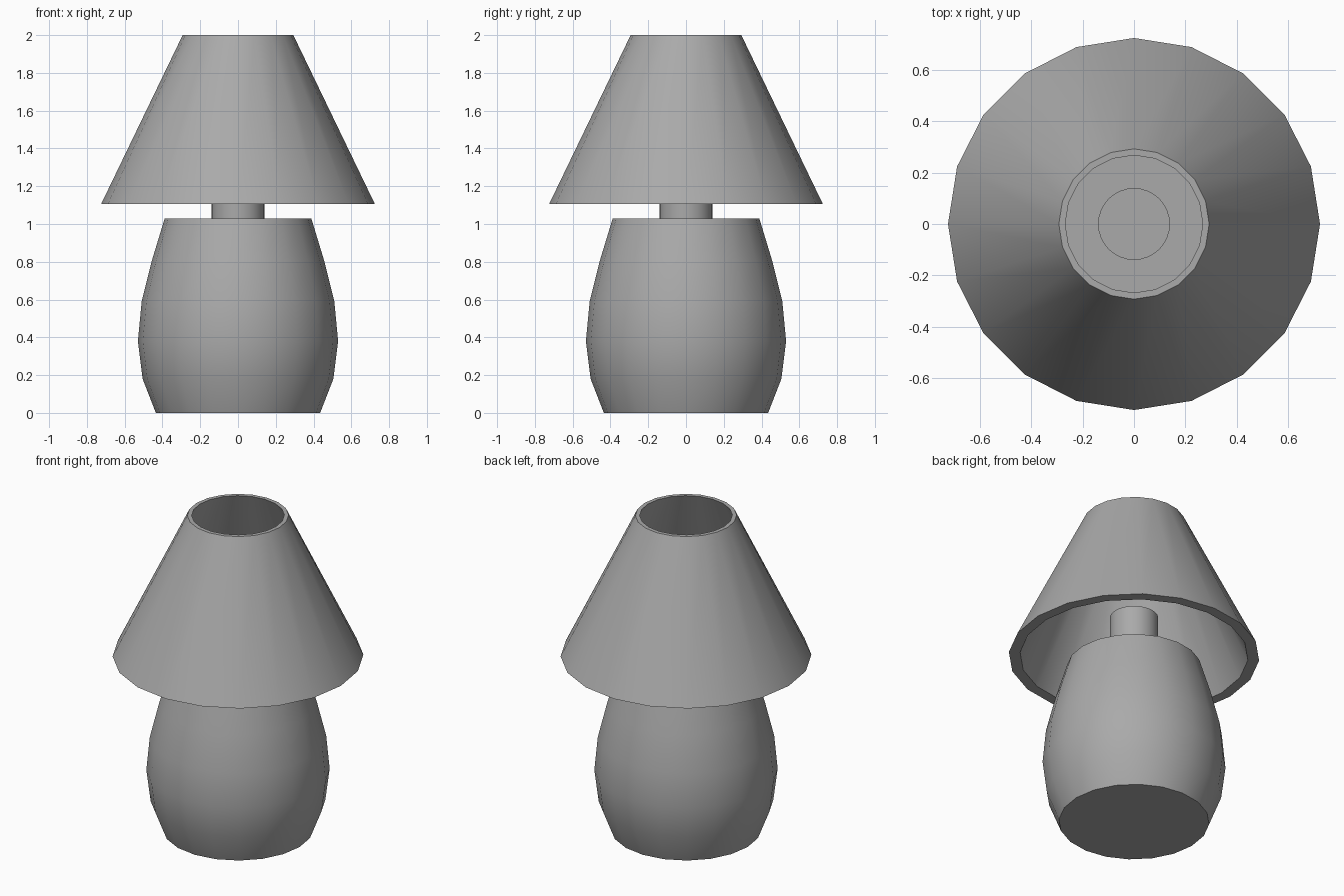
import bpy
import math

if "Cube" in bpy.data.objects:
    bpy.data.objects.remove(bpy.data.objects["Cube"], do_unlink=True)

grey = bpy.data.materials.new("plain grey")
grey.use_nodes = True
colour = (0.4, 0.4, 0.4, 1)
grey.diffuse_color = colour
grey.node_tree.nodes["Principled BSDF"].inputs["Base Color"].default_value = colour


def lathe(name, profile, sides, closed=False):
    """Turn (radius, height) points about z; cap the ends unless the profile is a closed loop."""
    verts = [(r * math.cos(math.tau * i / sides), r * math.sin(math.tau * i / sides), z)
             for r, z in profile for i in range(sides)]
    rows = len(profile)
    faces = []
    for j in range(rows if closed else rows - 1):
        low, high = j * sides, (j + 1) % rows * sides
        for i in range(sides):
            k = (i + 1) % sides
            faces.append((low + i, low + k, high + k, high + i))
    if not closed:
        faces.append(tuple(reversed(range(sides))))
        faces.append(tuple(range((rows - 1) * sides, rows * sides)))
    mesh = bpy.data.meshes.new(name)
    mesh.from_pydata(verts, [], faces)
    mesh.materials.append(grey)
    obj = bpy.data.objects.new(name, mesh)
    bpy.context.collection.objects.link(obj)
    bpy.ops.object.select_all(action="DESELECT")
    obj.select_set(True)
    bpy.context.view_layer.objects.active = obj
    bpy.ops.object.shade_smooth_by_angle(angle=math.radians(35))
    return obj


# Rounded pot-shaped base
lathe("lamp_base", [(0.435, 0), (0.505, 0.18), (0.53, 0.38), (0.51, 0.59),
                    (0.455, 0.81), (0.388, 1.03)], 20)

# Neck rising into the shade
lathe("neck", [(0.14, 1.0), (0.14, 1.36)], 32)

# Hollow conical shade with flat rims
lathe("lamp_shade", [(0.725, 1.105), (0.293, 2), (0.268, 2), (0.66, 1.105)], 20, closed=True)
